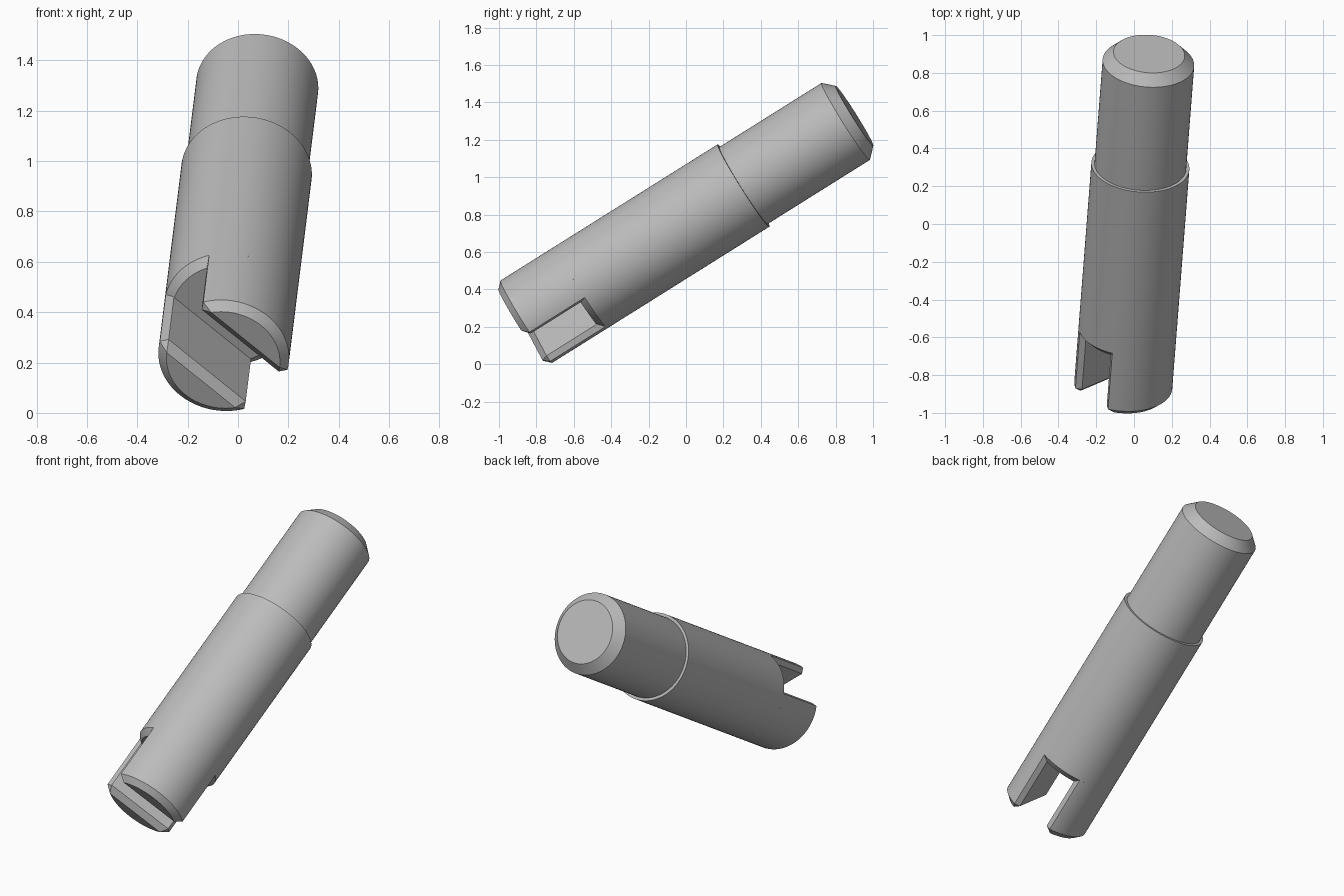
import bpy
import bmesh
from math import sin, cos, asin, pi, tau
from mathutils import Vector, Matrix

cube = bpy.data.objects.get("Cube")
if cube:
    bpy.data.objects.remove(cube, do_unlink=True)

# Plain steel grey
steel = bpy.data.materials.new("steel_grey")
steel.use_nodes = True
GREY = (0.5, 0.5, 0.5, 1)
steel.diffuse_color = GREY
steel.node_tree.nodes["Principled BSDF"].inputs["Base Color"].default_value = GREY

# Tilted frame: local z runs along the pin, local x along the slot
axis = Vector((0.078, 1, 0.627)).normalized()
across = Vector((0.34, 0.145, -0.273))
across = (across - axis * across.dot(axis)).normalized()
FRAME = Matrix((across, axis.cross(across), axis)).transposed().to_4x4()
FRAME.translation = (-0.059, -0.882, 0.21)

R, R_TOP = 0.26, 0.243          # body and stepped end radii
HALF_SLOT, CHAMFER = 0.098, 0.034
FLOOR, STEP, LENGTH = 0.35, 1.407, 2.109


def loft(name, rings, turn=0):
    """Skin a list of equal-sized closed rings and cap both ends."""
    bm = bmesh.new()
    loops = [[bm.verts.new(p) for p in ring] for ring in rings]
    for low, high in zip(loops, loops[1:]):
        for i in range(len(low)):
            j = (i + 1) % len(low)
            bm.faces.new((low[i], low[j], high[j], high[i]))
    bm.faces.new(loops[0][::-1])
    bm.faces.new(loops[-1])
    bmesh.ops.remove_doubles(bm, verts=bm.verts, dist=1e-5)
    bmesh.ops.recalc_face_normals(bm, faces=bm.faces)
    mesh = bpy.data.meshes.new(name)
    bm.to_mesh(mesh)
    bm.free()
    mesh.materials.append(steel)
    obj = bpy.data.objects.new(name, mesh)
    bpy.context.collection.objects.link(obj)
    obj.matrix_world = FRAME @ Matrix.Rotation(turn, 4, "Z")
    bpy.ops.object.select_all(action="DESELECT")
    obj.select_set(True)
    bpy.context.view_layer.objects.active = obj
    bpy.ops.object.shade_smooth_by_angle(angle=pi / 8)


def circle(z, r, n=128):
    return [(r * cos(tau * i / n), r * sin(tau * i / n), z) for i in range(n)]


def segment(z, r, chord, chop, n=56):
    """Circle segment above a chord, with its two corners cut off."""
    start = asin(chord / r) + chop / r
    end_x = r * cos(asin(chord / r)) - chop
    arc = [start + (pi - 2 * start) * i / n for i in range(n + 1)]
    return ([(end_x, chord, z)] + [(r * cos(a), r * sin(a), z) for a in arc]
            + [(-end_x, chord, z)])


# Stepped shaft, from the slot floor to the chamfered end
loft("shaft", [circle(z, r) for z, r in (
    (FLOOR, R - CHAMFER), (FLOOR + CHAMFER, R), (STEP, R), (STEP, R_TOP),
    (LENGTH - 0.056, R_TOP), (LENGTH, 0.189))])

# Two prongs either side of the slot, all outer edges chamfered
for name, turn in (("lower_prong", 0), ("upper_prong", pi)):
    loft(name, [segment(0, R - CHAMFER, HALF_SLOT + CHAMFER, 0),
                segment(CHAMFER, R, HALF_SLOT, CHAMFER),
                segment(FLOOR + CHAMFER, R, HALF_SLOT, CHAMFER)], turn)
